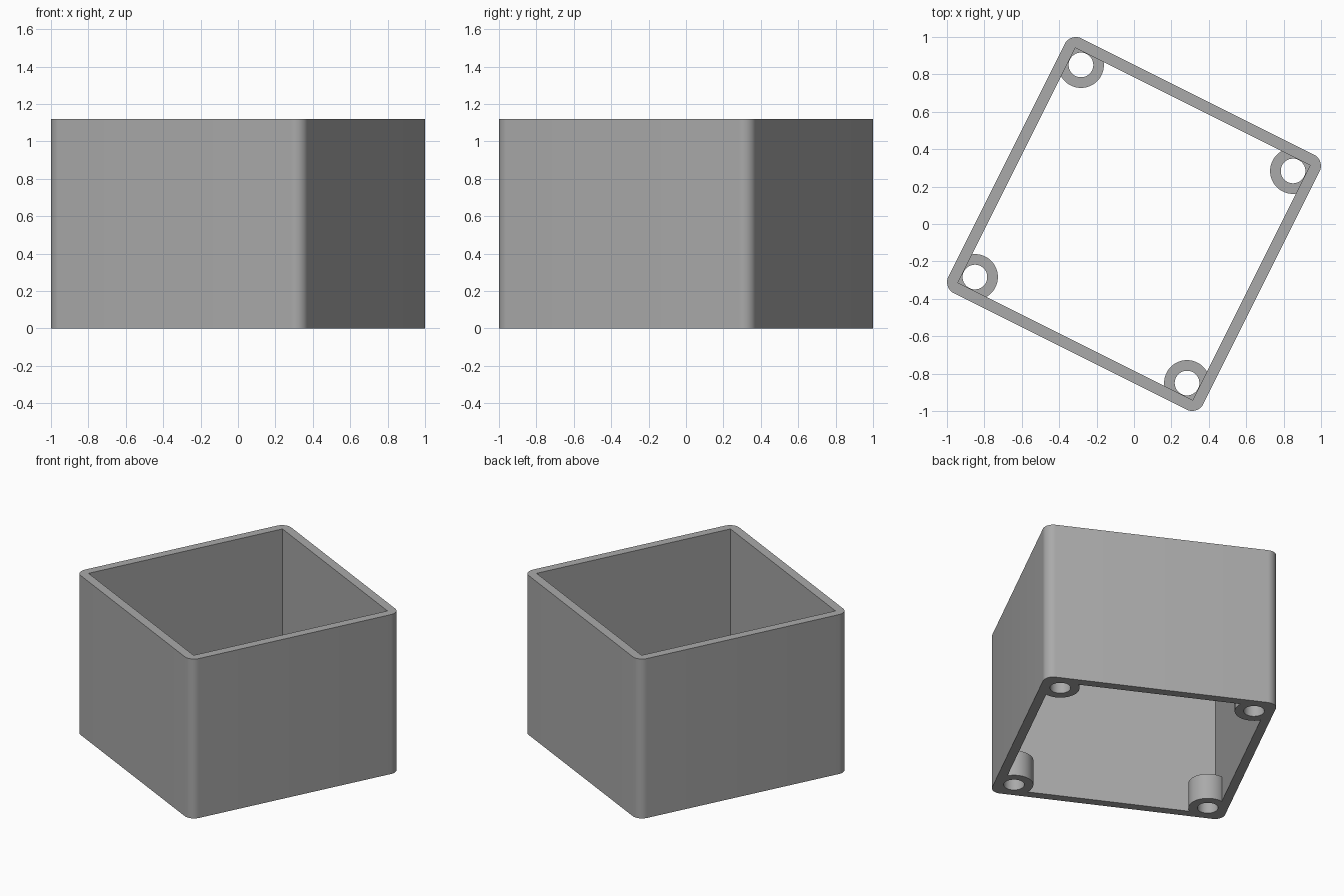
import bpy, math

old = bpy.data.objects.get("Cube")
if old:
    bpy.data.objects.remove(old, do_unlink=True)

HEIGHT = 1.12
OUTER, INNER, CORNER = 0.762, 0.702, 0.067      # half widths, corner radius
BOSS_AT, BOSS_R, BOSS_H, HOLE_R = 0.634, 0.123, 0.18, 0.066
TURN = math.radians(-26.56)

grey = bpy.data.materials.new("grey plastic")
grey.use_nodes = True
grey.diffuse_color = (0.4, 0.4, 0.4, 1)
grey.node_tree.nodes["Principled BSDF"].inputs["Base Color"].default_value = (0.4, 0.4, 0.4, 1)


def box(name, half, z0, z1):
    bpy.ops.mesh.primitive_cube_add(size=1, location=(0, 0, (z0 + z1) / 2))
    ob = bpy.context.object
    ob.name = name
    ob.scale = (2 * half, 2 * half, z1 - z0)
    bpy.ops.object.transform_apply(location=True, rotation=False, scale=True)
    return ob


def post(name, x, y, radius, z0, z1):
    bpy.ops.mesh.primitive_cylinder_add(vertices=48, radius=radius, depth=z1 - z0,
                                        location=(x, y, (z0 + z1) / 2))
    bpy.context.object.name = name
    return bpy.context.object


def apply(ob, mod):
    bpy.context.view_layer.objects.active = ob
    bpy.ops.object.modifier_apply(modifier=mod.name)


def combine(ob, tool, operation):
    mod = ob.modifiers.new("combine", 'BOOLEAN')
    mod.operation, mod.object, mod.solver = operation, tool, 'EXACT'
    apply(ob, mod)
    bpy.data.objects.remove(tool, do_unlink=True)


# Square sleeve with rounded upright edges, open at both ends
shell = box("box_shell", OUTER, 0, HEIGHT)
weights = shell.data.attributes.new("bevel_weight_edge", 'FLOAT', 'EDGE')
for edge in shell.data.edges:
    a, b = (shell.data.vertices[i].co for i in edge.vertices)
    weights.data[edge.index].value = 1.0 if abs(a.z - b.z) > 0.5 else 0.0
bevel = shell.modifiers.new("round", 'BEVEL')
bevel.limit_method, bevel.width, bevel.segments = 'WEIGHT', CORNER, 10
apply(shell, bevel)
combine(shell, box("cavity", INNER, -0.1, HEIGHT + 0.1), 'DIFFERENCE')

# Screw bosses in the lower corners, each with a through hole
spots = [(sx * BOSS_AT, sy * BOSS_AT) for sx in (-1, 1) for sy in (-1, 1)]
for x, y in spots:
    combine(shell, post("boss", x, y, BOSS_R, 0, BOSS_H), 'UNION')
for x, y in spots:
    combine(shell, post("screw_hole", x, y, HOLE_R, -0.1, BOSS_H + 0.1), 'DIFFERENCE')

# Finish: colour, shading and the turn about the upright axis
shell.data.materials.clear()
shell.data.materials.append(grey)
shell.rotation_euler.z = TURN
bpy.ops.object.select_all(action='DESELECT')
shell.select_set(True)
bpy.context.view_layer.objects.active = shell
bpy.ops.object.shade_smooth_by_angle(angle=math.radians(30))
